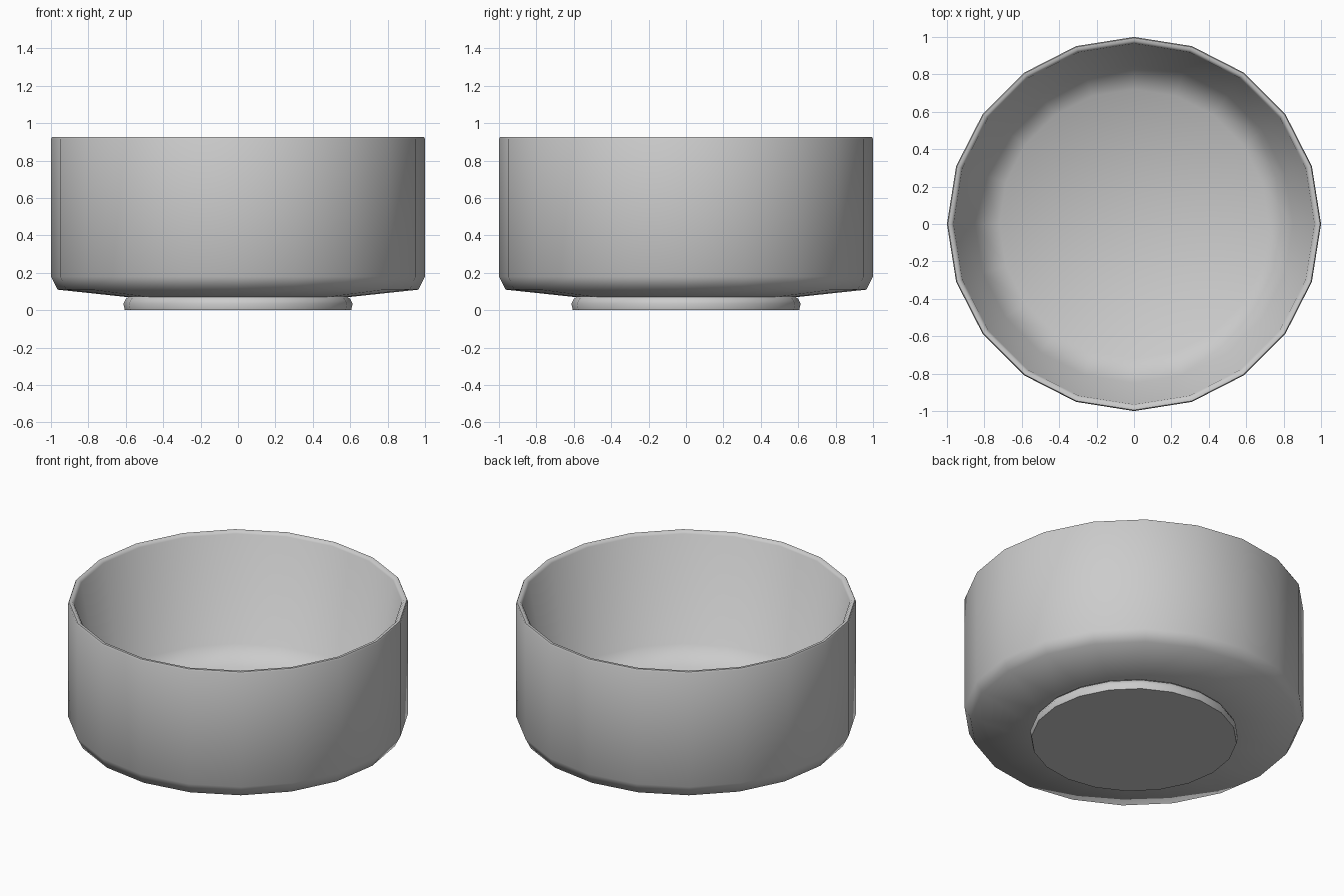
import bpy, math

if "Cube" in bpy.data.objects:
    bpy.data.objects.remove(bpy.data.objects["Cube"])

SIDES = 20


def lathe(name, profile):
    """Spin an (r, z) profile round z; r = 0 closes to a single point."""
    verts, rings, faces = [], [], []
    for r, z in profile:
        n = SIDES if r > 0 else 1
        rings.append([len(verts) + i for i in range(n)])
        for i in range(n):
            a = 2 * math.pi * i / SIDES
            verts.append((r * math.cos(a), r * math.sin(a), z))
    for lo, hi in zip(rings, rings[1:]):
        for i in range(SIDES):
            j = (i + 1) % SIDES
            quad = [lo[i % len(lo)], lo[j % len(lo)], hi[j % len(hi)], hi[i % len(hi)]]
            faces.append(list(dict.fromkeys(quad)))
    mesh = bpy.data.meshes.new(name)
    mesh.from_pydata(verts, [], faces)
    obj = bpy.data.objects.new(name, mesh)
    bpy.context.collection.objects.link(obj)
    bpy.ops.object.select_all(action='DESELECT')
    obj.select_set(True)
    bpy.context.view_layer.objects.active = obj
    bpy.ops.object.shade_smooth_by_angle(angle=math.radians(62))
    return obj


# Bowl: sloping underside, chamfer, straight wall, thin rim, tapered inside
lathe("bowl_body", [
    (0.59, 0.07), (0.965, 0.11), (1.0, 0.18), (1.0, 0.915),
    (0.995, 0.925), (0.978, 0.925), (0.965, 0.91),
    (0.85, 0.25), (0.72, 0.16), (0, 0.15)])

# Foot: low rounded disc under the bowl
lathe("foot", [
    (0, 0), (0.605, 0), (0.613, 0.035), (0.60, 0.06), (0.585, 0.072)])
